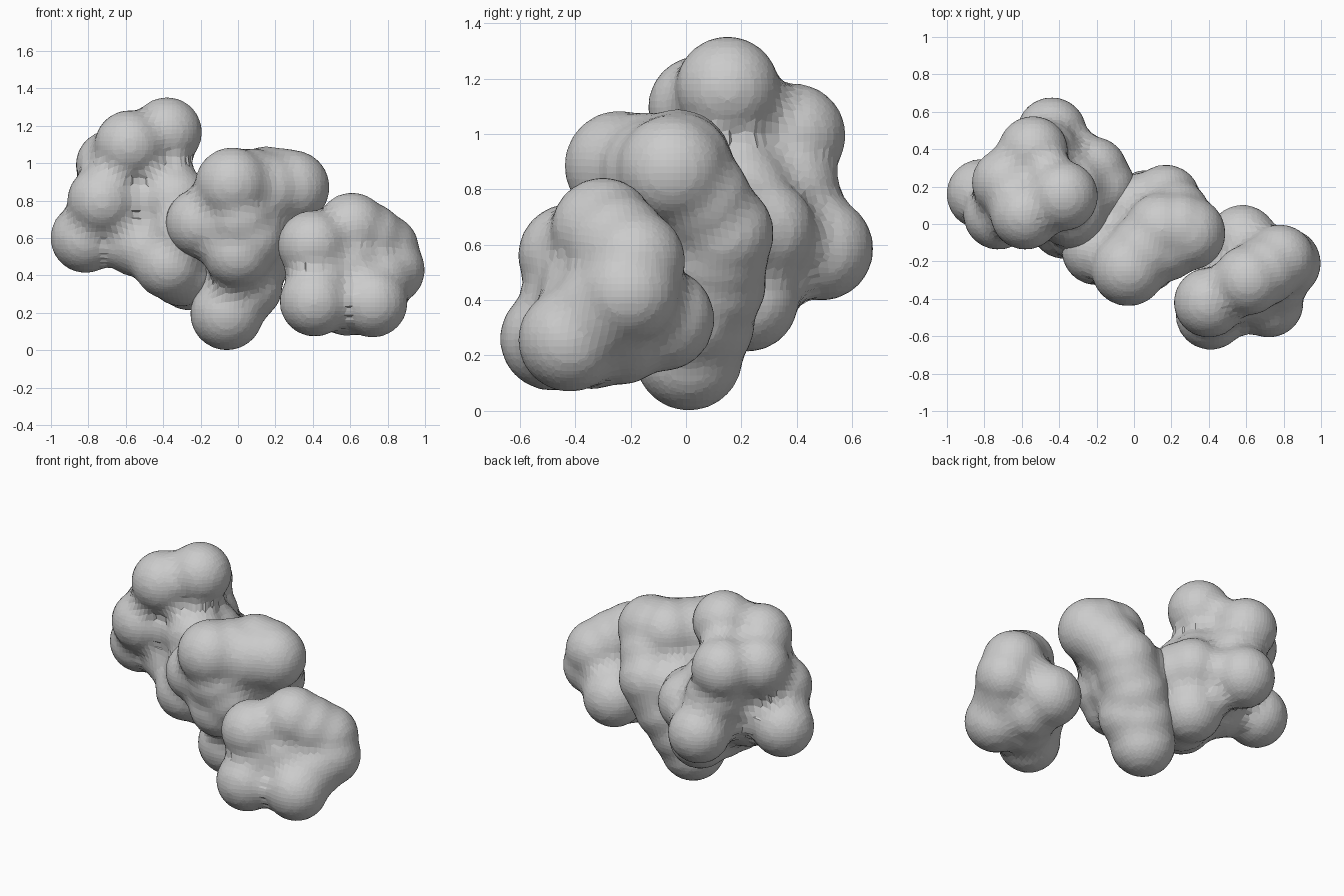
import bpy, bmesh
from mathutils import Matrix, Vector

R = 0.188      # radius of one bead
PROBE = 0.05   # rolling-ball radius that rounds the creases


def blob(name, beads):
    """Swell beads, fuse them, then shrink back so the creases fill in."""
    bm = bmesh.new()
    for x, y, z, *r in beads:
        radius = (r[0] if r else R) + PROBE
        bmesh.ops.create_icosphere(bm, subdivisions=4, radius=radius,
                                   matrix=Matrix.Translation(Vector((x, y, z))))
    me = bpy.data.meshes.new(name)
    bm.to_mesh(me)
    bm.free()
    ob = bpy.data.objects.new(name, me)
    bpy.context.collection.objects.link(ob)
    fuse = ob.modifiers.new("fuse", 'REMESH')
    fuse.mode = 'VOXEL'
    fuse.voxel_size = 0.03
    relax = ob.modifiers.new("relax", 'SMOOTH')
    relax.factor = 0.5
    relax.iterations = 2
    shrink = ob.modifiers.new("shrink", 'DISPLACE')
    shrink.mid_level = 0.0
    shrink.strength = -PROBE
    return ob


# left cluster: outer beads, then the core
blob("left_cluster", [
    (-.38, .15, 1.165), (-.58, .05, 1.095), (-.54, .39, .995), (-.68, .22, .99),
    (-.725, .05, .80), (-.815, .16, .60), (-.44, .49, .585),
    (-.37, .00, .46), (-.26, .22, .40), (-.22, .28, .65), (-.18, .20, .64),
    (-.42, .16, .88), (-.58, .18, .68), (-.36, .17, .62), (-.54, .12, .58),
    (-.48, .37, .79), (-.28, -.02, .62), (-.34, .06, .80), (-.56, .20, .88),
    (-.30, .08, .42), (-.34, .20, .78),
])

# middle cluster
blob("middle_cluster", [
    (-.06, .01, .195, .196), (-.01, .05, .32, .2), (.05, .02, .34), (.07, .09, .46, .2),
    (.13, .11, .56, .19), (.17, .13, .64), (.22, .05, .76), (.29, -.05, .87, .2),
    (.24, -.03, .88, .2), (.15, -.03, .89, .2), (.16, -.11, .86, .2),
    (.06, -.14, .88, .2), (-.03, -.24, .885, .2),
    (-.20, -.14, .68), (.00, -.18, .52), (.01, -.21, .70),
    (.06, -.18, .60), (.08, -.03, .55), (.12, -.06, .70), (-.01, .08, .62),
])

# right cluster
blob("right_cluster", [
    (.40, -.42, .56), (.61, -.30, .655), (.78, -.19, .54), (.812, -.21, .43),
    (.41, -.485, .26), (.72, -.42, .255), (.58, -.085, .33),
    (.58, -.34, .44), (.58, -.34, .265), (.62, -.24, .28), (.75, -.30, .36),
    (.44, -.40, .40), (.70, -.25, .60),
])
